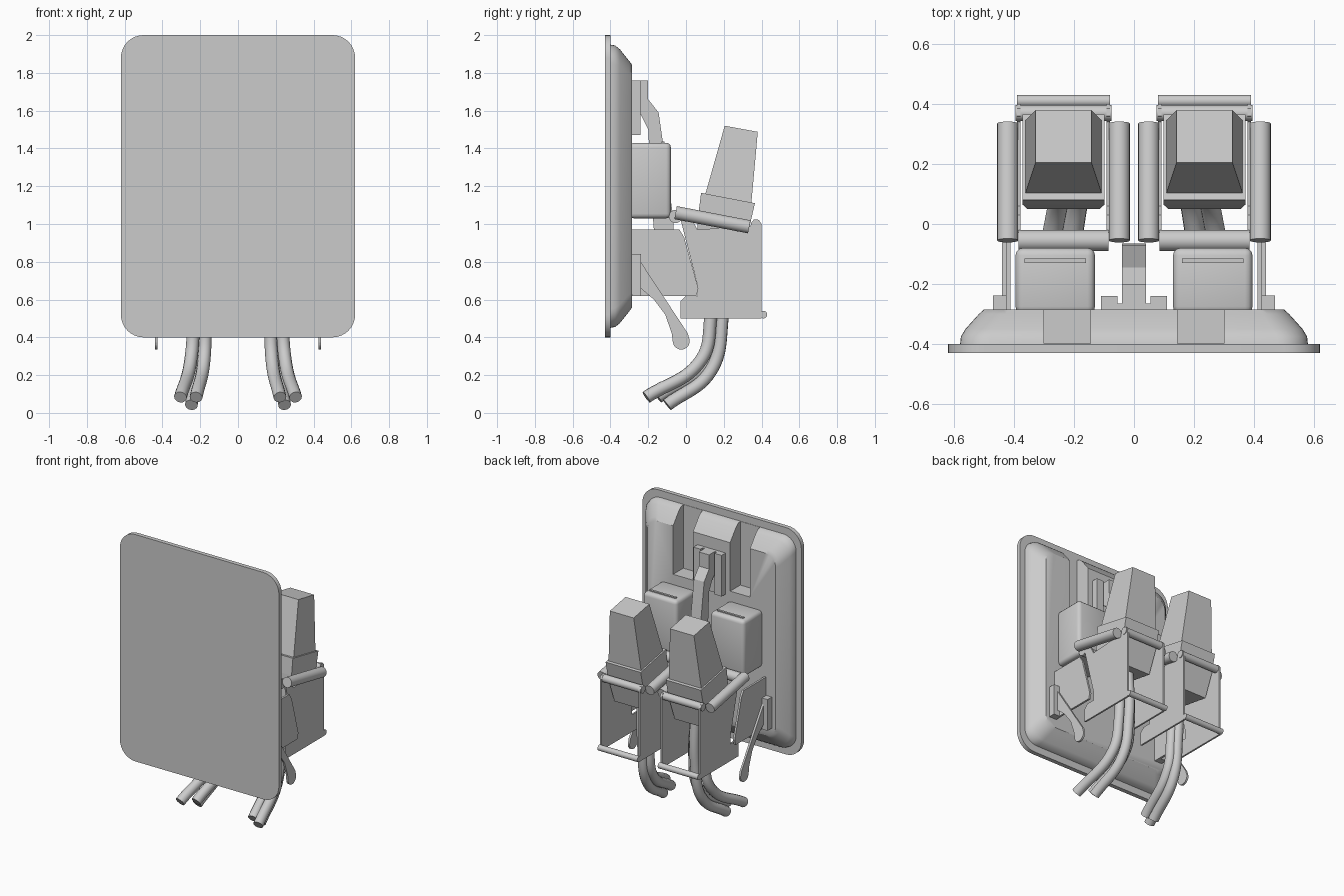
import bpy, bmesh, math
from mathutils import Vector

old = bpy.data.objects.get("Cube")
if old:
    bpy.data.objects.remove(old, do_unlink=True)

grey = bpy.data.materials.new("light_grey")
grey.use_nodes = True
COLOUR = (0.6, 0.6, 0.6, 1)
grey.diffuse_color = COLOUR
grey.node_tree.nodes["Principled BSDF"].inputs["Base Color"].default_value = COLOUR


def finish(name, bm, bevel=0, smooth=False):
    bmesh.ops.recalc_face_normals(bm, faces=bm.faces)
    if bevel:
        bmesh.ops.bevel(bm, geom=bm.edges[:], offset=bevel, segments=3,
                        profile=0.5, affect='EDGES')
    mesh = bpy.data.meshes.new(name)
    bm.to_mesh(mesh)
    bm.free()
    ob = bpy.data.objects.new(name, mesh)
    bpy.context.collection.objects.link(ob)
    mesh.materials.append(grey)
    if smooth:
        bpy.ops.object.select_all(action='DESELECT')
        ob.select_set(True)
        bpy.context.view_layer.objects.active = ob
        bpy.ops.object.shade_smooth_by_angle(angle=math.radians(35))
    return ob


def loft(name, rings, **opts):
    """Skin a list of equally long point rings and cap both ends."""
    bm = bmesh.new()
    loops = [[bm.verts.new(p) for p in ring] for ring in rings]
    n = len(loops[0])
    for a, b in zip(loops, loops[1:]):
        for i in range(n):
            j = (i + 1) % n
            bm.faces.new((a[i], a[j], b[j], b[i]))
    bm.faces.new(loops[0])
    bm.faces.new(loops[-1])
    return finish(name, bm, **opts)


def prism(name, x0, x1, profile, **opts):
    """Extrude a (y, z) outline along x."""
    return loft(name, [[(x, y, z) for y, z in profile] for x in (x0, x1)], **opts)


def box(name, x0, x1, y0, y1, z0, z1, **opts):
    return prism(name, x0, x1, [(y0, z0), (y1, z0), (y1, z1), (y0, z1)], **opts)


def rod(name, a, b, r):
    a, b = Vector(a), Vector(b)
    q = (b - a).to_track_quat('Z', 'Y')
    circle = [q @ Vector((r * math.cos(t * math.tau / 24), r * math.sin(t * math.tau / 24), 0))
              for t in range(24)]
    return loft(name, [[p + c for c in circle] for p in (a, b)], smooth=True)


def rounded(y, hx, hz, r, zc=1.2):
    """Rounded rectangle ring facing along y."""
    pts = []
    for k, (sx, sz) in enumerate(((1, 1), (-1, 1), (-1, -1), (1, -1))):
        for i in range(9):
            t = (k + i / 8) * math.pi / 2
            pts.append((sx * (hx - r) + r * math.cos(t), y,
                        zc + sz * (hz - r) + r * math.sin(t)))
    return pts


# Front panel and raised rear shell
loft("front_panel", [rounded(-0.43, 0.62, 0.8, 0.12), rounded(-0.4, 0.62, 0.8, 0.12)], smooth=True)
shell = loft("rear_shell", [rounded(-0.402, 0.58, 0.75, 0.1), rounded(-0.375, 0.577, 0.745, 0.1),
                            rounded(-0.35, 0.562, 0.725, 0.1), rounded(-0.3, 0.517, 0.662, 0.09),
                            rounded(-0.285, 0.5, 0.642, 0.08)], smooth=True)
for s in (-1, 1):
    cutter = box("slot_cutter", s * 0.145, s * 0.3, -0.398, -0.2, 1.5, 2.1)
    cutter.hide_render = True
    cutter.hide_viewport = True
    cut = shell.modifiers.new("slot", 'BOOLEAN')
    cut.operation = 'DIFFERENCE'
    cut.object = cutter

# Central clip with hanging arm
box("clip_base", -0.11, 0.11, -0.29, -0.265, 1.47, 1.76)
for s in (-1, 1):
    box("clip_upright", s * 0.055, s * 0.11, -0.27, -0.24, 1.47, 1.76)
prism("clip_arm", -0.04, 0.04, [(-0.27, 1.76), (-0.2, 1.76), (-0.2, 1.66), (-0.145, 1.59),
                                (-0.122, 1.43), (-0.07, 1.05), (-0.065, 0.97), (-0.17, 0.97),
                                (-0.18, 1.1), (-0.2, 1.5), (-0.24, 1.58), (-0.27, 1.6)])

for s in (-1, 1):
    mid = s * 0.235

    # Rear module with a latch tab on top
    box("rear_module", s * 0.13, s * 0.395, -0.3, -0.08, 1.03, 1.43, bevel=0.025, smooth=True)
    box("module_tab", s * 0.16, s * 0.365, -0.13, -0.115, 1.4, 1.437)

    # Side plate, bracket and lever
    prism("side_plate", s * 0.412, s * 0.426, [(-0.29, 0.62), (0.055, 0.62), (0.065, 0.66),
                                              (-0.01, 0.93), (-0.035, 0.97), (-0.29, 0.97)])
    box("lever_bracket", s * 0.42, s * 0.47, -0.29, -0.238, 0.62, 0.84)
    bulb = [(-0.025 + 0.045 * math.cos(math.radians(t)), 0.38 + 0.045 * math.sin(math.radians(t)))
            for t in range(-170, 31, 20)]
    prism("lever", s * 0.426, s * 0.44, [(-0.24, 0.66), (-0.17, 0.6), (-0.11, 0.52), (-0.075, 0.42)]
          + bulb + [(0.01, 0.42), (-0.24, 0.8)])

    # Open holder: two side walls, rear rods, front roller and side rails
    for side in (-1, 1):
        wall = mid + side * 0.149
        prism("holder_wall", wall - 0.006, wall + 0.006,
              [(-0.03, 0.5), (0.4, 0.5), (0.4, 1.0), (0.385, 1.022), (0.36, 1.025), (0.34, 0.99),
               (0.06, 0.97), (0.03, 1.03), (-0.03, 1.03), (-0.01, 0.95), (0.06, 0.68),
               (0.06, 0.62), (0.0, 0.62), (-0.03, 0.59)])
        rail = mid + side * 0.186
        rod("holder_rail", (rail, -0.055, 1.06), (rail, 0.335, 0.985), 0.035)
    rod("front_roller", (mid - 0.15, -0.055, 1.04), (mid + 0.15, -0.055, 1.04), 0.035)
    rod("rear_top_rod", (mid - 0.16, 0.37, 0.997), (mid + 0.16, 0.37, 0.997), 0.026)
    rod("rear_bottom_rod", (mid - 0.155, 0.41, 0.52), (mid + 0.155, 0.41, 0.52), 0.02)

    # Plug body and tapered handle
    def section(half, front, back):
        return [(mid + dx * half, y, z) for dx, (y, z) in
                ((-1, front), (1, front), (1, back), (-1, back))]
    loft("plug_body", [section(0.12, (0.05, 0.85), (0.29, 0.81)),
                       section(0.137, (0.065, 1.05), (0.335, 0.98)),
                       section(0.137, (0.08, 1.165), (0.365, 1.11))])
    loft("plug_handle", [section(0.128, (0.1, 1.15), (0.345, 1.1)),
                         section(0.093, (0.205, 1.52), (0.38, 1.488))])

    # Three hanging cables: x, y, z along each path
    for path in (((0.24, 0.13, 0.9), (0.235, 0.13, 0.5), (0.25, 0.08, 0.28), (0.305, -0.21, 0.083)),
                 ((0.2, 0.165, 0.9), (0.175, 0.165, 0.5), (0.18, 0.12, 0.28), (0.222, -0.15, 0.083)),
                 ((0.21, 0.19, 0.9), (0.205, 0.192, 0.5), (0.215, 0.13, 0.22), (0.247, -0.1, 0.042))):
        curve = bpy.data.curves.new("cable", 'CURVE')
        curve.dimensions = '3D'
        curve.bevel_depth = 0.034
        curve.bevel_resolution = 4
        curve.use_fill_caps = True
        spline = curve.splines.new('BEZIER')
        spline.bezier_points.add(3)
        for bp, (x, y, z) in zip(spline.bezier_points, path):
            bp.co = (s * x, y, z)
            bp.handle_left_type = bp.handle_right_type = 'AUTO'
        curve.materials.append(grey)
        bpy.context.collection.objects.link(bpy.data.objects.new("cable", curve))
